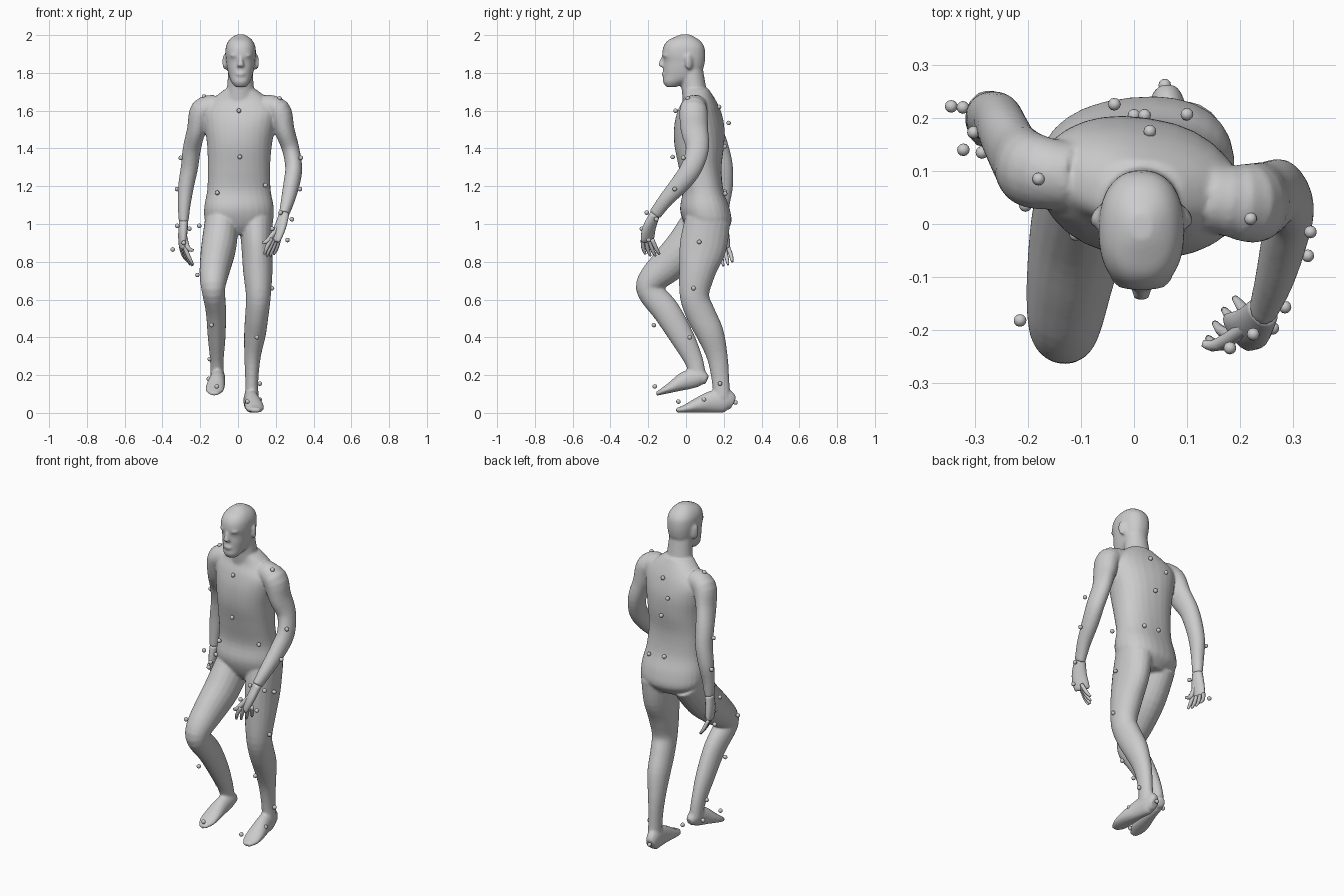
import bpy, bmesh, math
from mathutils import Vector, Matrix


def smooth_path(secs, n=4):
    # Catmull-Rom interpolation of every section value
    out = []
    for i in range(len(secs) - 1):
        p = [secs[max(0, min(len(secs) - 1, i + k))] for k in (-1, 0, 1, 2)]
        for s in range(n):
            t = s / n
            out.append([b + .5 * t * (c - a + t * (2*a - 5*b + 4*c - d + t * (3*(b - c) + d - a)))
                        for a, b, c, d in zip(*p)])
    return out + [list(secs[-1])]


def loft(bm, secs, sides=20, flat=False, power=2.0, n=4):
    # secs: x, y, z, half width, half depth, yaw (optional, degrees)
    secs = smooth_path([tuple(s) + (0,) * (6 - len(s)) for s in secs], n)
    pts = [Vector(s[:3]) for s in secs]
    rings = []
    for i, s in enumerate(secs):
        t = pts[min(i + 1, len(pts) - 1)] - pts[max(i - 1, 0)]
        t = Vector((0, 0, 1)) if flat else t.normalized()
        a = math.radians(s[5])
        u = Vector((math.cos(a), math.sin(a), 0))
        u = (u - t * u.dot(t)).normalized()
        v = t.cross(u)
        ring = []
        for k in range(sides):
            q = 2 * math.pi * k / sides
            c, d = math.cos(q), math.sin(q)
            c = math.copysign(abs(c) ** (2 / power), c)
            d = math.copysign(abs(d) ** (2 / power), d)
            ring.append(bm.verts.new(pts[i] + u * c * max(s[3], .003) + v * d * max(s[4], .003)))
        rings.append(ring)
    for a, b in zip(rings, rings[1:]):
        for k in range(sides):
            j = (k + 1) % sides
            bm.faces.new((a[k], a[j], b[j], b[k]))
    bm.faces.new(rings[0][::-1])
    bm.faces.new(rings[-1])


def ball(bm, pos, size, rot=0, seg=16):
    m = Matrix.Translation(pos) @ Matrix.Rotation(rot, 4, 'Z') @ Matrix.Diagonal((*size, 1))
    bmesh.ops.create_uvsphere(bm, u_segments=seg, v_segments=seg // 2 + 2, radius=1, matrix=m)


def finish(bm, name):
    bmesh.ops.recalc_face_normals(bm, faces=bm.faces)
    me = bpy.data.meshes.new(name)
    bm.to_mesh(me)
    bm.free()
    for p in me.polygons:
        p.use_smooth = True
    ob = bpy.data.objects.new(name, me)
    bpy.context.collection.objects.link(ob)
    return ob


body = bmesh.new()
# Torso, hips turned against the shoulders
loft(body, [(.005, .11, .945, .09, .08, 6), (.005, .115, 1.0, .172, .122, 6),
            (.005, .1, 1.08, .185, .13, 6), (.005, .09, 1.18, .168, .108, 2),
            (.005, .075, 1.3, .165, .113, -3), (.008, .07, 1.42, .172, .13, -7),
            (.01, .07, 1.52, .188, .128, -10), (.012, .07, 1.6, .195, .108, -10),
            (.013, .07, 1.66, .15, .082, -8), (.013, .055, 1.715, .08, .065, -4)],
     sides=28, flat=True, power=2.3)
# Neck
loft(body, [(.013, .06, 1.62, .09, .075), (.013, .042, 1.72, .072, .066),
            (.013, .025, 1.84, .064, .062)], flat=True)
# Head: height, front, back, half width
head = [(1.725, -.105, -.05, .028), (1.75, -.121, .0, .048), (1.78, -.12, .06, .061),
        (1.82, -.12, .09, .071), (1.86, -.118, .1, .077), (1.9, -.126, .102, .081),
        (1.94, -.119, .096, .078), (1.97, -.098, .075, .064), (1.99, -.06, .045, .043),
        (2.003, -.03, .02, .02)]
loft(body, [(.014, (f + b) / 2, z, w, (b - f) / 2) for z, f, b, w in head],
     sides=28, flat=True, power=2.3)
# Nose, lips, brows and ears
loft(body, [(.014, -.112, 1.895, .01, .014), (.014, -.125, 1.86, .013, .016),
            (.014, -.128, 1.838, .019, .018), (.014, -.115, 1.83, .012, .01)], flat=True)
ball(body, (.014, -.118, 1.793), (.026, .011, .012))
for s in (-1, 1):
    ball(body, (.014 + s * .032, -.106, 1.892), (.028, .018, .01), s * .35)
    ball(body, (.014 + s * .083, .015, 1.858), (.011, .024, .042), s * .5)

# Arms
loft(body, [(.14, .05, 1.62, .065, .065), (.215, .04, 1.6, .065, .075), (.245, .045, 1.5, .054, .073),
            (.278, .06, 1.4, .046, .062), (.295, .03, 1.3, .045, .057), (.285, -.025, 1.22, .044, .052),
            (.265, -.105, 1.13, .037, .04), (.243, -.165, 1.05, .027, .034)])
loft(body, [(-.12, .09, 1.62, .065, .065), (-.19, .1, 1.6, .064, .072), (-.22, .125, 1.5, .05, .07),
            (-.244, .17, 1.4, .048, .058), (-.257, .197, 1.3, .046, .052), (-.275, .203, 1.2, .042, .046),
            (-.285, .195, 1.1, .034, .036), (-.288, .19, 1.01, .026, .031)])
# Legs
loft(body, [(-.085, .1, 1.02, .09, .115), (-.102, .0, .88, .093, .108), (-.12, -.1, .78, .083, .094),
            (-.13, -.178, .705, .072, .076), (-.13, -.19, .645, .062, .07), (-.117, -.105, .54, .054, .073),
            (-.113, -.02, .4, .047, .064), (-.112, .04, .28, .036, .05), (-.11, .065, .19, .035, .042)])
loft(body, [(.095, .115, 1.02, .09, .12), (.1, .09, .88, .082, .125), (.105, .06, .75, .078, .098),
            (.108, .045, .62, .066, .078), (.1, .08, .52, .062, .078), (.09, .128, .42, .058, .073),
            (.077, .165, .3, .044, .056), (.073, .182, .18, .035, .047), (.073, .19, .08, .036, .045)])
# Feet, heel to toe
loft(body, [(-.1, .112, .175, .022, .024), (-.105, .07, .187, .037, .047), (-.11, .0, .172, .042, .05),
            (-.12, -.07, .139, .05, .031), (-.125, -.12, .116, .045, .018), (-.125, -.158, .1, .02, .01)])
loft(body, [(.06, .25, .05, .025, .035), (.065, .21, .065, .037, .063), (.075, .13, .057, .041, .057),
            (.085, .05, .037, .05, .037), (.09, -.01, .02, .046, .02), (.095, -.052, .014, .022, .012)])
body_ob = finish(body, "body")
# Fuse the overlapping parts into one skin
rem = body_ob.modifiers.new("fuse", 'REMESH')
rem.mode = 'VOXEL'
rem.voxel_size = .007
rem.use_smooth_shade = True
sm = body_ob.modifiers.new("soften", 'SMOOTH')
sm.factor = .5
sm.iterations = 6


# Hands: palm, four fingers spread between two edges, thumb
def hand(name, wrist, palm, knuckles, tips, thumb, yaw):
    bm = bmesh.new()
    k0, k1, t0, t1 = map(Vector, (*knuckles, *tips))
    w, p = Vector(wrist), Vector(palm)
    mid = (k0 + k1) / 2
    loft(bm, [(*w, .031, .024, yaw), (*p, .042, .023, yaw), (*mid, .043, .018, yaw),
              (*(mid + (mid - p) * .25), .036, .01, yaw)], sides=14)
    for i in range(4):
        a, b = k0.lerp(k1, i / 3), t0.lerp(t1, i / 3)
        b = b + (b - a) * (.12 if i in (1, 2) else 0)
        m = a.lerp(b, .5) + (a - p).normalized() * .012
        loft(bm, [(*a, .011, .011), (*m, .0105, .0105), (*b, .006, .006)], sides=8, n=3)
    th = Vector(thumb)
    loft(bm, [(*w.lerp(p, .6), .015, .015), (*k0.lerp(th, .35), .013, .013), (*th, .007, .007)],
         sides=8, n=3)
    finish(bm, name)


hand("left_hand", (.245, -.163, 1.055), (.222, -.195, .98),
     [(.178, -.228, .925), (.218, -.18, .92)], [(.14, -.215, .84), (.19, -.14, .84)],
     (.13, -.225, .9), -50 + 180)
hand("right_hand", (-.288, .19, 1.015), (-.293, .188, .94),
     [(-.285, .162, .885), (-.303, .222, .88)], [(-.238, .172, .785), (-.265, .245, .8)],
     (-.235, .155, .86), 100)

# Tracking markers floating on the skin
left = [(.22, .01, 1.665), (.333, -.015, 1.35), (.328, -.06, 1.185), (.225, -.208, 1.06),
        (.285, -.157, 1.025), (.262, -.197, .915), (.181, -.234, .975), (.19, .07, .905),
        (.18, .04, .66), (.1, .02, .4), (.115, .18, .155), (.115, .095, .07),
        (.05, -.04, .06), (.058, .262, .055)]
right = [(-.18, .085, 1.675), (-.303, .173, 1.35), (-.323, .22, 1.185), (-.322, .14, .99),
         (-.205, .035, .99), (-.287, .135, .9), (-.345, .222, .865), (-.257, .16, .975),
         (-.215, -.182, .73), (-.14, -.17, .465), (-.15, .02, .285), (-.155, .06, .18),
         (-.112, -.165, .14)]
trunk = [(.005, -.055, 1.6), (.01, -.07, 1.355), (.145, -.01, 1.205), (-.11, -.02, 1.165),
         (-.037, .226, 1.535), (.03, .175, 1.62), (.02, .205, 1.41), (.1, .207, 1.16), (0, .205, 1.17)]
for name, pts in (("left_markers", left), ("right_markers", right), ("trunk_markers", trunk)):
    bm = bmesh.new()
    for p in pts:
        ball(bm, p, (.012, .012, .012), seg=12)
    finish(bm, name)
